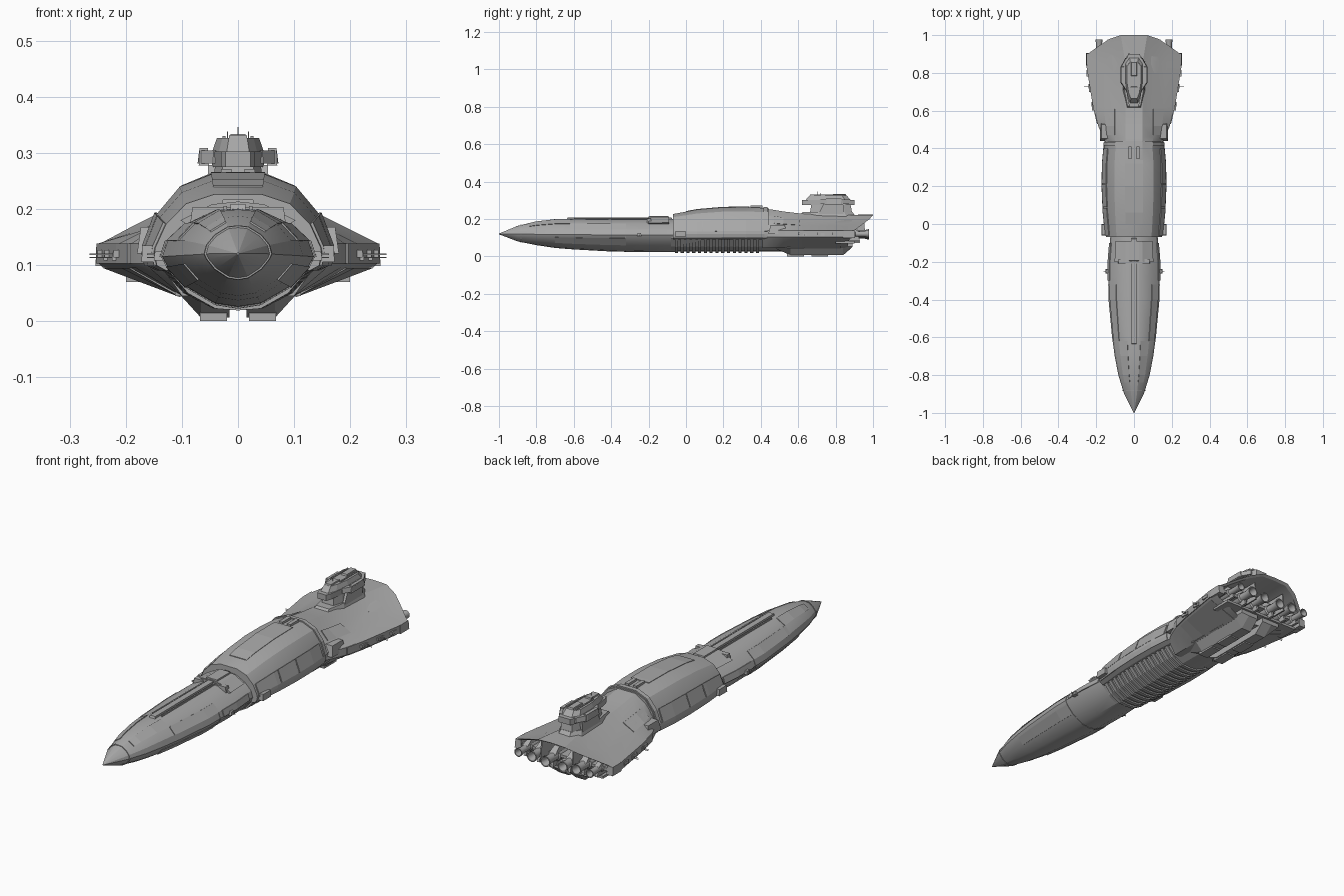
import bpy, bmesh, math
from mathutils import Vector

cube = bpy.data.objects.get("Cube")
if cube:
    bpy.data.objects.remove(cube, do_unlink=True)


def material(name, v):
    m = bpy.data.materials.new(name)
    m.use_nodes = True
    m.diffuse_color = (v, v, v, 1)
    m.node_tree.nodes["Principled BSDF"].inputs["Base Color"].default_value = (v, v, v, 1)
    return m


GREY = material("hull_grey", 0.4)


def finish(name, bm, smooth=0):
    bmesh.ops.remove_doubles(bm, verts=bm.verts, dist=0.0004)
    bmesh.ops.recalc_face_normals(bm, faces=bm.faces)
    me = bpy.data.meshes.new(name)
    bm.to_mesh(me)
    bm.free()
    me.materials.append(GREY)
    ob = bpy.data.objects.new(name, me)
    bpy.context.collection.objects.link(ob)
    if smooth:
        bpy.ops.object.select_all(action='DESELECT')
        ob.select_set(True)
        bpy.context.view_layer.objects.active = ob
        bpy.ops.object.shade_smooth_by_angle(angle=math.radians(smooth))
    return ob


def loft(name, rings, smooth=0):
    """Skin half rings, each running from bottom centre to top centre."""
    bm = bmesh.new()
    loops = []
    for half in rings:
        full = list(half) + [(-x, y, z) for x, y, z in half[-2:0:-1]]
        loops.append([bm.verts.new(p) for p in full])
    n = len(loops[0])
    for a, b in zip(loops, loops[1:]):
        for i in range(n):
            j = (i + 1) % n
            bm.faces.new((a[i], a[j], b[j], b[i]))
    bm.faces.new(loops[0][::-1])
    bm.faces.new(loops[-1])
    return finish(name, bm, smooth)


def section(shape, y, w, bot, mid, top):
    return [(fx * w, y, mid + fz * ((top - mid) if fz > 0 else (mid - bot))) for fx, fz in shape]


def ring_at(rings, y):
    for a, b in zip(rings, rings[1:]):
        if a[0][1] <= y <= b[0][1]:
            t = (y - a[0][1]) / (b[0][1] - a[0][1])
            return [Vector(p).lerp(Vector(q), t) for p, q in zip(a, b)]


def panel(name, rings, y0, y1, i0, i1, lift=0.004):
    """Raised plate following the hull, on both sides."""
    bm = bmesh.new()
    ys = [y0] + [r[0][1] for r in rings if y0 < r[0][1] < y1] + [y1]
    for s in (1, -1):
        inner, outer = [], []
        for y in ys:
            pts = ring_at(rings, y)
            c = Vector((0, y, 0.12))
            inner.append([bm.verts.new((p.x * s, y, p.z)) for p in pts[i0:i1 + 1]])
            lifted = [p + (p - c).normalized() * lift for p in pts[i0:i1 + 1]]
            outer.append([bm.verts.new((p.x * s, y, p.z)) for p in lifted])
        m = i1 - i0
        for k in range(len(ys) - 1):
            for g in (inner, outer):
                for i in range(m):
                    bm.faces.new((g[k][i], g[k][i + 1], g[k + 1][i + 1], g[k + 1][i]))
            for i in (0, m):
                bm.faces.new((inner[k][i], outer[k][i], outer[k + 1][i], inner[k + 1][i]))
        for k in (0, -1):
            for i in range(m):
                bm.faces.new((inner[k][i], inner[k][i + 1], outer[k][i + 1], outer[k][i]))
    return finish(name, bm)


def block(name, x, y, z, taper=1.0, shift=0.0, mirror=True):
    """Box from ranges; the top may be narrowed and moved along y."""
    bm = bmesh.new()
    cx, cy = sum(x) / 2, sum(y) / 2
    for s in ((1, -1) if mirror else (1,)):
        lo = [(x[0], y[0]), (x[1], y[0]), (x[1], y[1]), (x[0], y[1])]
        a = [bm.verts.new((px * s, py, z[0])) for px, py in lo]
        b = [bm.verts.new((s * (cx + (px - cx) * taper), cy + (py - cy) * taper + shift, z[1])) for px, py in lo]
        bm.faces.new(a)
        bm.faces.new(b)
        for i in range(4):
            j = (i + 1) % 4
            bm.faces.new((a[i], a[j], b[j], b[i]))
    return finish(name, bm)


def prism(name, outline, z0, z1, top=1.0):
    """Mirrored plan outline (x, y) from front to back, raised from z0 to z1."""
    bm = bmesh.new()
    plan = outline + [(-x, y) for x, y in outline[::-1]]
    cy = sum(p[1] for p in plan) / len(plan)
    a = [bm.verts.new((x, y, z0)) for x, y in plan]
    b = [bm.verts.new((x * top, cy + (y - cy) * top, z1)) for x, y in plan]
    bm.faces.new(a)
    bm.faces.new(b)
    for i in range(len(plan)):
        j = (i + 1) % len(plan)
        bm.faces.new((a[i], a[j], b[j], b[i]))
    return finish(name, bm)


def tube(name, x, z, stations, sides=12):
    """Turned part along y, stations are (y, radius)."""
    bm = bmesh.new()
    for s in (1, -1):
        loops = [[bm.verts.new((x * s + r * math.cos(math.tau * i / sides), y, z + r * math.sin(math.tau * i / sides)))
                  for i in range(sides)] for y, r in stations]
        for a, b in zip(loops, loops[1:]):
            for i in range(sides):
                j = (i + 1) % sides
                bm.faces.new((a[i], a[j], b[j], b[i]))
        bm.faces.new(loops[0])
        bm.faces.new(loops[-1])
    return finish(name, bm, 35)


# Front hull with pointed nose, running back as the belly
NOSE = [(0, -1), (.3, -.93), (.68, -.6), (.93, -.2), (1, 0), (.93, .32), (.68, .68), (.3, .96), (0, 1)]
front = [section(NOSE, *v) for v in (
    (-1, .002, .118, .12, .122), (-.9, .052, .08, .12, .163), (-.8, .083, .06, .118, .187),
    (-.7, .102, .045, .117, .199), (-.6, .116, .037, .116, .201), (-.4, .135, .026, .115, .201),
    (-.2, .136, .022, .115, .201), (-.05, .124, .022, .115, .201))]
loft("front_hull", front, 22)
panel("nose_cap", front, -.885, -.88, 0, 8, .003)
panel("bow_cheek_plates", front, -.62, -.32, 5, 6, .003)
panel("bow_shoulder_plates", front, -.84, -.62, 6, 7, .003)
panel("side_plates", front, -.3, -.1, 4, 5, .004)
panel("lower_bow_plates", front, -.7, -.32, 2, 3, .003)
panel("hull_seam", front, -.325, -.32, 0, 6, .002)
panel("collar", front, -.2, -.09, 6, 8, .012)

# Dorsal spine with its crossbar
block("dorsal_spine", (-.014, .014), (-.64, -.07), (.19, .209), .97, mirror=False)
block("spine_grooves", (.02, .026), (-.6, -.2), (.19, .205))
block("spine_crossbar", (.01, .085), (-.21, -.185), (.175, .203), .9)
block("spine_head", (-.03, .03), (-.2, -.09), (.19, .217), .9, mirror=False)

# Belly trough with ribs
BELLY = [(0, -1), (.3, -.96), (.66, -.6), (.95, 0), (.95, 1), (0, 1)]
belly = [section(BELLY, y, w, .026, .095, .12) for y, w in ((-.08, .125), (.1, .138), (.3, .138), (.52, .13))]
loft("belly", belly)
for k in range(15):
    y = -.06 + k * .031
    panel("belly_rib", belly, y, y + .017, 0, 3, .007)

# Midship shell
MID = [(0, -1), (.86, -1), (.97, -.7), (1, 0), (.99, .1), (.86, .5), (.62, .84), (.28, 1), (0, 1)]
mid = [section(MID, *v) for v in (
    (-.07, .149, .09, .12, .226), (.06, .162, .09, .12, .25), (.2, .168, .09, .12, .262),
    (.32, .166, .09, .12, .263), (.44, .155, .09, .12, .258))]
loft("midship_shell", mid, 22)
for y0, y1 in ((-.06, .085), (.09, .21), (.215, .4)):
    panel("midship_side_plate", mid, y0, y1, 4, 5, .005)
panel("midship_roof_plate", mid, .0, .34, 7, 8, .003)
panel("midship_ledge", mid, -.06, .42, 2, 4, .004)
panel("waist_band", mid, .415, .435, 4, 8, .006)
block("roof_vents", (.012, .03), (.345, .41), (.25, .271))
block("shoulder_boxes", (.145, .172), (-.06, .0), (.105, .135), .9)

# Flared stern with an overhanging deck and a recessed engine bay
def stern(y, w, top, x6=.1, drop=.035):
    return [(0, y, .04), (.1, y, .045), (w * .96, y, .095), (w, y, .103), (w, y, .138),
            ((w + x6) / 2, y, (top - drop + .138) / 2), (x6, y, top - drop), (.045, y, top), (0, y, top)]


aft = [stern(.41, .14, .256), stern(.46, .165, .25), stern(.52, .19, .24), stern(.62, .213, .228),
       stern(.85, .25, .222)]
lip = [(0, .86, .04), (.09, .86, .045), (.235, .875, .095), (.246, .895, .103), (.246, .9, .138),
       (.19, .94, .168), (.13, .98, .198), (.07, 1, .22), (0, 1, .223)]
under = [(x * .97, y - .012, z if z < .1 else z - .008) for x, y, z in lip]
bay = [(x * .9, .8, .055 + (z - .04) * .8) for x, y, z in lip]
loft("stern_hull", aft + [lip, under, bay], 18)
panel("stern_side_armour", aft, .53, .84, 3, 4, .004)
panel("stern_deck_plates", aft, .47, .61, 5, 6, .004)
panel("stern_under_plates", aft, .56, .83, 1, 2, .004)
block("stern_shoulder_boxes", (.125, .18), (.44, .54), (.12, .168), .75)
block("edge_housings", (.222, .254), (.84, .905), (.098, .138), .9)
for y in (.6, .7, .78):
    block("edge_ports", (.21, .222 + (y - .6) * .16), (y, y + .035), (.113, .127))

# Engines and their cowls
for x, z, r in ((.045, .115, .026), (.115, .12, .026), (.185, .12, .02)):
    tube("engine", x, z, [(.78, r * .8), (.87, r), (.9, r), (.905, r * .75), (.95, r * .75), (.978, r),
                          (.978, r * .8), (.94, r * .55)])
    block("engine_cowl", (x - r * .7, x + r * .7), (.8, .93), (z + r * .5, z + r * 1.6), .7, -.02)
    block("engine_strut", (x - .006, x + .006), (.8, .93), (z - r * 1.7, z), .8)
block("bay_beam", (-.22, .22), (.82, .9), (.112, .125), mirror=False)
block("engine_bay_fins", (.079, .085), (.8, .96), (.1, .19), .9)
block("bay_floor", (-.2, .2), (.8, .9), (.07, .082), mirror=False)

# Ventral keels and their side boxes
for s, side in ((1, "left"), (-1, "right")):
    bm = bmesh.new()
    loops = []
    for y, z in ((.47, .045), (.56, .006), (.84, .006), (.89, .05)):
        loops.append([bm.verts.new((s * x, y, h)) for x, h in ((.015, z), (.066, z), (.108, max(z, .052)), (.108, .07), (.015, .07))])
    for a, b in zip(loops, loops[1:]):
        for i in range(5):
            j = (i + 1) % 5
            bm.faces.new((a[i], a[j], b[j], b[i]))
    bm.faces.new(loops[0])
    bm.faces.new(loops[-1])
    finish(side + "_keel", bm)
for y in (.54, .67):
    block("keel_box", (.02, .068), (y, y + .09), (0, .05), 1.0)
    block("keel_side_box", (.07, .112), (y, y + .09), (.045, .064))

# Command tower
prism("tower_base", [(.04, .6), (.06, .7), (.06, .86), (.03, .91)], .21, .238, .85)
prism("tower_neck", [(.03, .66), (.045, .71), (.045, .85), (.03, .89)], .22, .285, .9)
block("tower_buttress", (.04, .055), (.7, .84), (.21, .278), .8, .02)
prism("bridge_lower", [(.022, .62), (.03, .64), (.046, .74), (.046, .86), (.03, .9)], .275, .302)
prism("bridge_upper", [(.02, .64), (.034, .68), (.046, .75), (.046, .85), (.024, .88)], .302, .326, .82)
prism("bridge_wing", [(.045, .71), (.072, .75), (.072, .83), (.045, .88)], .281, .304, .96)
block("bridge_pods", (.052, .07), (.74, .84), (.277, .308), .85)
block("bridge_roof_front", (-.018, .018), (.66, .73), (.318, .332), .85, mirror=False)
block("bridge_roof_rear", (-.016, .016), (.78, .86), (.318, .333), .85, mirror=False)
block("bridge_ridges", (.022, .028), (.72, .85), (.318, .33))

# Aerials and side sensor spikes
block("main_aerial", (-.001, .001), (.7, .702), (.32, .346), mirror=False)
block("side_aerials", (.018, .02), (.72, .722), (.32, .338))
for x, y in ((.205, .635), (.22, .73), (.13, -.25)):
    block("sensor_mount", (x, x + .02), (y - .012, y + .012), (.108, .124), .8)
    for z in (.112, .118):
        block("sensor_spike", (x, x + (.045 if y > 0 else .032)), (y - .001, y + .001), (z, z + .002))
